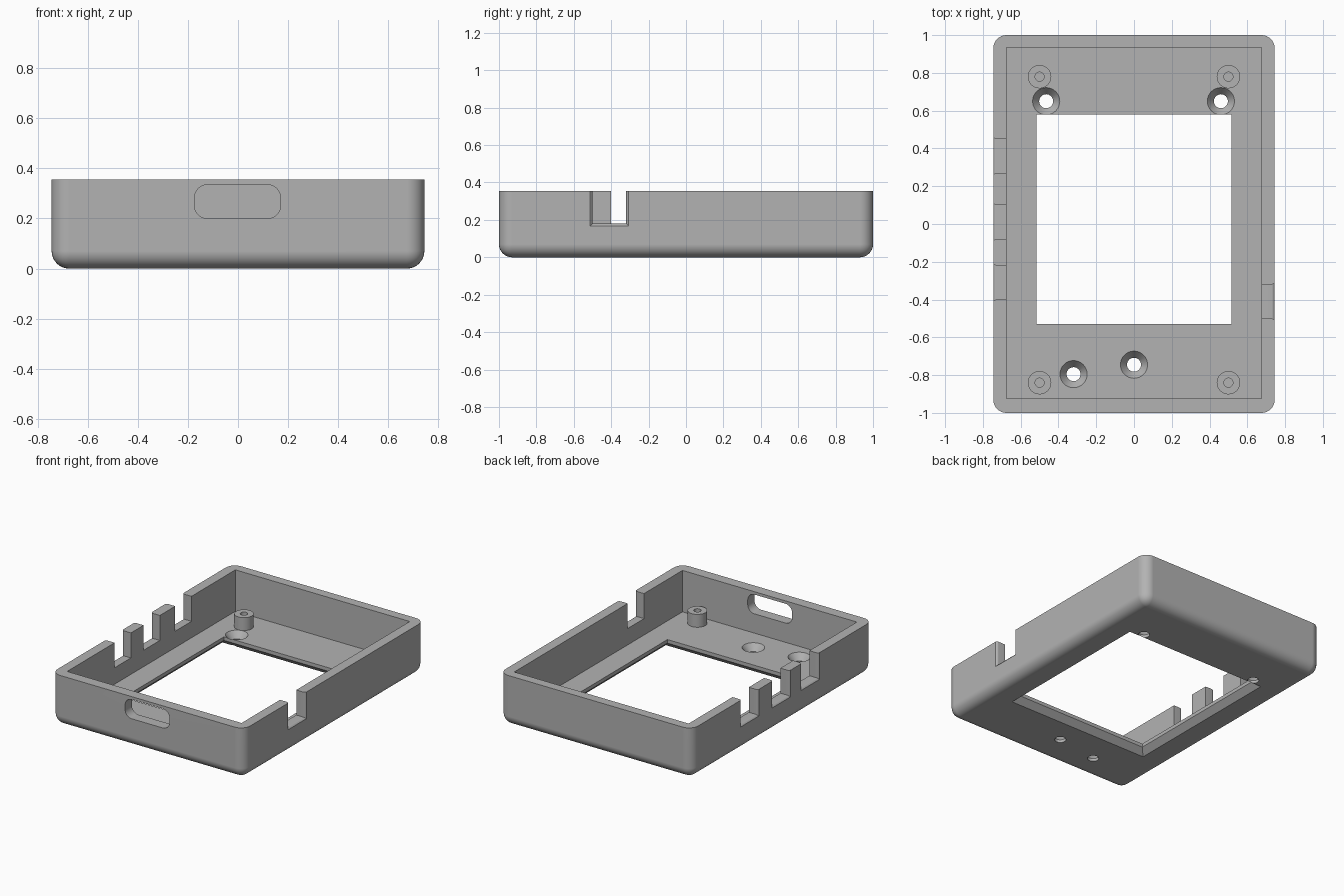
import bpy, bmesh, math
from mathutils import Matrix, Vector

if "Cube" in bpy.data.objects:
    bpy.data.objects.remove(bpy.data.objects["Cube"], do_unlink=True)

HALF_X, HALF_Y, HEIGHT = 0.745, 1.0, 0.355
FLOOR, ROUND = 0.065, 0.07

grey = bpy.data.materials.new("plain grey")
grey.use_nodes = True
grey.diffuse_color = (0.45, 0.45, 0.45, 1)
grey.node_tree.nodes["Principled BSDF"].inputs["Base Color"].default_value = grey.diffuse_color


def finish(bm, name):
    bmesh.ops.recalc_face_normals(bm, faces=bm.faces)
    mesh = bpy.data.meshes.new(name)
    bm.to_mesh(mesh)
    bm.free()
    mesh.materials.append(grey)
    obj = bpy.data.objects.new(name, mesh)
    bpy.context.collection.objects.link(obj)
    return obj


def box(bm, low, high):
    low, high = Vector(low), Vector(high)
    size = Matrix.Diagonal((*(high - low), 1))
    return bmesh.ops.create_cube(bm, size=1, matrix=Matrix.Translation((low + high) / 2) @ size)["verts"]


def box_object(name, low, high):
    bm = bmesh.new()
    box(bm, low, high)
    return finish(bm, name)


def loft(name, rings):
    """Closed solid through matching rings of points."""
    bm = bmesh.new()
    loops = [[bm.verts.new(p) for p in ring] for ring in rings]
    count = len(loops[0])
    for a, b in zip(loops, loops[1:]):
        for i in range(count):
            j = (i + 1) % count
            bm.faces.new((a[i], a[j], b[j], b[i]))
    bm.faces.new(loops[0])
    bm.faces.new(loops[-1])
    return finish(bm, name)


def lathe(name, x, y, profile, sides=32):
    """Stack of circles given as (radius, z)."""
    turn = [2 * math.pi * i / sides for i in range(sides)]
    return loft(name, [[(x + r * math.cos(t), y + r * math.sin(t), z) for t in turn]
                       for r, z in profile])


def activate(obj):
    bpy.ops.object.select_all(action="DESELECT")
    obj.select_set(True)
    bpy.context.view_layer.objects.active = obj


def cut(target, cutter):
    mod = target.modifiers.new("cut", "BOOLEAN")
    mod.operation, mod.solver, mod.object = "DIFFERENCE", "EXACT", cutter
    activate(target)
    bpy.ops.object.modifier_apply(modifier=mod.name)
    bpy.data.objects.remove(cutter, do_unlink=True)


def smooth(obj):
    activate(obj)
    bpy.ops.object.shade_smooth_by_angle(angle=math.radians(30))
    mod = obj.modifiers.new("flat faces", "WEIGHTED_NORMAL")
    mod.keep_sharp = True


# Outer shell: rounded upright and bottom edges, square rim
bm = bmesh.new()
box(bm, (-HALF_X, -HALF_Y, 0), (HALF_X, HALF_Y, HEIGHT))
edges = [e for e in bm.edges if min(v.co.z for v in e.verts) < 0.01]
bmesh.ops.bevel(bm, geom=edges, offset=ROUND, segments=8, profile=0.5, affect="EDGES")
case = finish(bm, "case_shell")

# Cavity
cut(case, box_object("cavity", (-0.675, -0.925, FLOOR), (0.675, 0.935, 0.6)))


# Screen window, widening towards the underside
def window_ring(grow, z):
    x, front, back = 0.515 + grow, -0.53 - grow, 0.58 + grow
    return [(-x, front, z), (x, front, z), (x, back, z), (-x, back, z)]


cut(case, loft("window", [window_ring(0.05, -0.01), window_ring(0, 0.04), window_ring(0, 0.2)]))

# Countersunk screw holes
for x, y in ((-0.465, 0.65), (0.46, 0.65), (0, -0.745), (-0.32, -0.795)):
    cut(case, lathe("screw_hole", x, y, [(0.037, -0.1), (0.037, 0.02),
                                         (0.072, FLOOR), (0.072, FLOOR + 0.02)]))


# Cable notches in the side walls, flared at the outer face
def notch(side, y0, y1):
    def ring(x, grow):
        low = 0.18 - grow
        return [(side * x, y0 - grow, low), (side * x, y1 + grow, low),
                (side * x, y1 + grow, 0.5), (side * x, y0 - grow, 0.5)]
    cut(case, loft("notch", [ring(0.6, 0), ring(0.73, 0), ring(0.739, 0.004),
                             ring(HALF_X, 0.012), ring(0.8, 0.012)]))


notch(1, -0.5, -0.32)
for y in (-0.4, -0.08, 0.27):
    notch(-1, y, y + 0.18)

# Rounded slot in the front wall
slot = []
for cx, cz, start in ((0.118, 0.283, 0), (-0.122, 0.283, 90),
                      (-0.122, 0.252, 180), (0.118, 0.252, 270)):
    for step in range(9):
        t = math.radians(start + step * 90 / 8)
        slot.append((cx + 0.052 * math.cos(t), cz + 0.052 * math.sin(t)))
cut(case, loft("front_slot", [[(x, y, z) for x, z in slot] for y in (-1.1, -0.85)]))
smooth(case)

# Hollow mounting posts
for y, end in ((-0.84, "front"), (0.78, "back")):
    for x, side in ((-0.5, "right"), (0.5, "left")):
        post = lathe(f"{end}_{side}_post", x, y, [(0.062, FLOOR - 0.01), (0.062, 0.155)])
        cut(post, lathe("bore", x, y, [(0.024, FLOOR), (0.024, 0.3)], 24))
        smooth(post)
